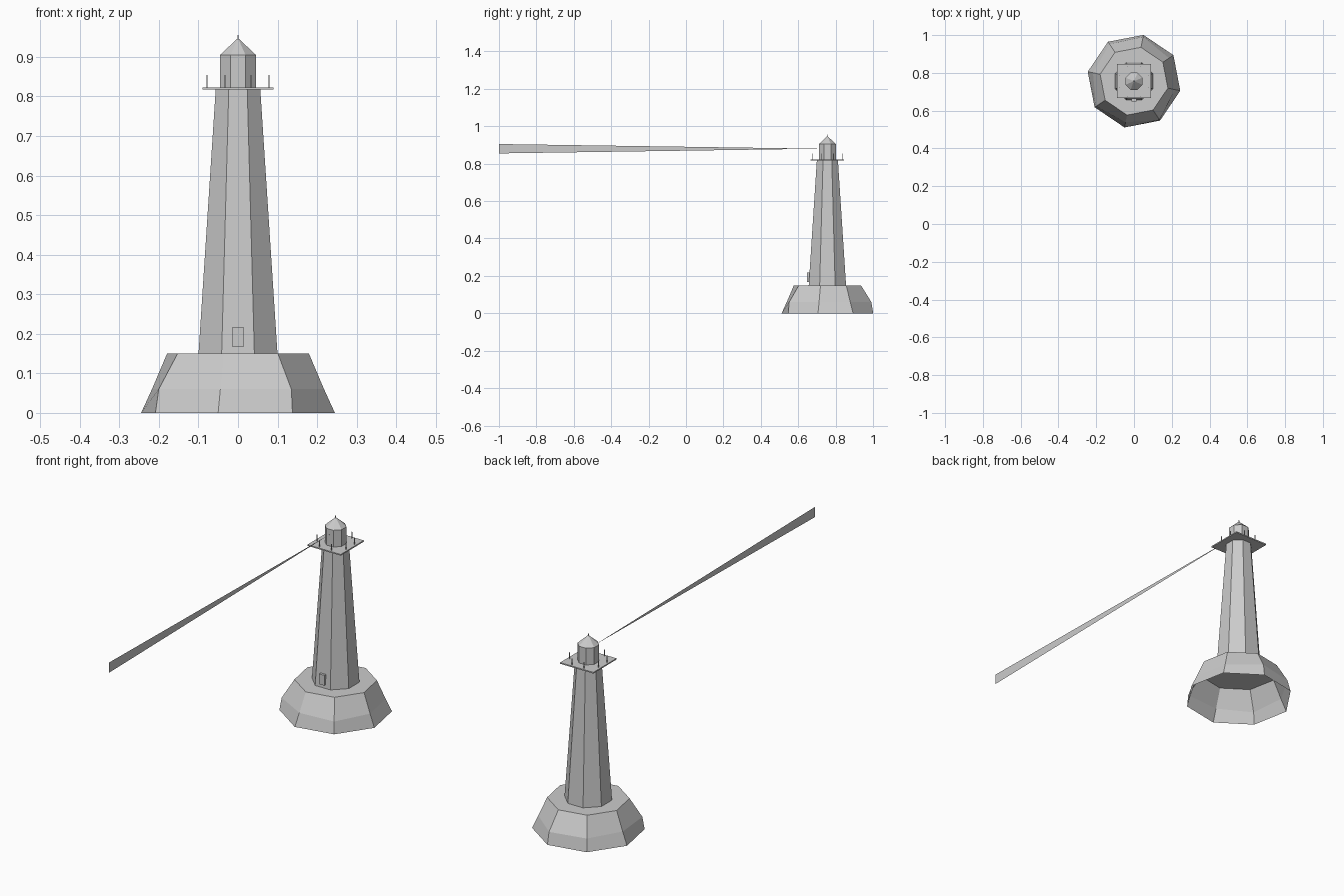
import bpy
import bmesh
from math import cos, sin, radians

if "Cube" in bpy.data.objects:
    bpy.data.objects.remove(bpy.data.objects["Cube"], do_unlink=True)

CY = 0.756   # y of the tower axis
SIDES = 8

stone = bpy.data.materials.new("plain_grey")
stone.use_nodes = True
GREY = (0.6, 0.6, 0.6, 1)
stone.diffuse_color = GREY
stone.node_tree.nodes["Principled BSDF"].inputs["Base Color"].default_value = GREY


def finish(name, bm):
    """Turn a bmesh into a flat shaded object."""
    mesh = bpy.data.meshes.new(name)
    bm.to_mesh(mesh)
    bm.free()
    mesh.materials.append(stone)
    obj = bpy.data.objects.new(name, mesh)
    bpy.context.collection.objects.link(obj)
    return obj


def octagon_stack(name, rings, turn=22.5, bottom=True):
    """Skin eight-sided rings of (height, radius or radii), capping the top."""
    bm = bmesh.new()
    loops = []
    for z, radius in rings:
        radii = radius if isinstance(radius, list) else [radius] * SIDES
        angles = [radians(turn + i * 360 / SIDES) for i in range(SIDES)]
        loops.append([bm.verts.new((r * cos(a), CY + r * sin(a), z))
                      for r, a in zip(radii, angles)])
    for low, high in zip(loops, loops[1:]):
        for i in range(SIDES):
            j = (i + 1) % SIDES
            bm.faces.new((low[i], low[j], high[j], high[i]))
    bm.faces.new(loops[-1])
    if bottom:
        bm.faces.new(loops[0][::-1])
    return finish(name, bm)


def box(name, centre, size):
    bm = bmesh.new()
    bmesh.ops.create_cube(bm, size=1)
    bmesh.ops.scale(bm, vec=size, verts=bm.verts)
    bmesh.ops.translate(bm, vec=centre, verts=bm.verts)
    return finish(name, bm)


# Rock base: open underneath, with an uneven middle ring
uneven = [0.222, 0.24, 0.235, 0.222, 0.24, 0.222, 0.245, 0.222]
octagon_stack("rock_base", [(0, 0.25), (0.06, uneven), (0.15, 0.183)],
              turn=33.4, bottom=False)

# Tapered tower, lantern room and roof
octagon_stack("tower", [(0.15, 0.108), (0.818, 0.061)])
octagon_stack("lantern_room", [(0.822, 0.049), (0.905, 0.049)])
octagon_stack("roof", [(0.905, 0.049), (0.945, 0.003)])
octagon_stack("finial", [(0.94, 0.002), (0.955, 0.002)])

# Door on the front
box("door", (0, 0.66, 0.192), (0.028, 0.024, 0.05))

# Square gallery with a ring of railing posts
box("gallery", (0, CY, 0.82), (0.18, 0.18, 0.006))
for i in range(SIDES):
    a = radians(22.5 + i * 45)
    box(f"railing_post_{i + 1}",
        (0.085 * cos(a), CY + 0.085 * sin(a), 0.838), (0.003, 0.003, 0.032))

# Light beam: a flat upright wedge reaching forward
bm = bmesh.new()
bm.faces.new([bm.verts.new(p) for p in
              ((0, 0.711, 0.88), (0, -1, 0.905), (0, -1, 0.855))])
finish("light_beam", bm)
